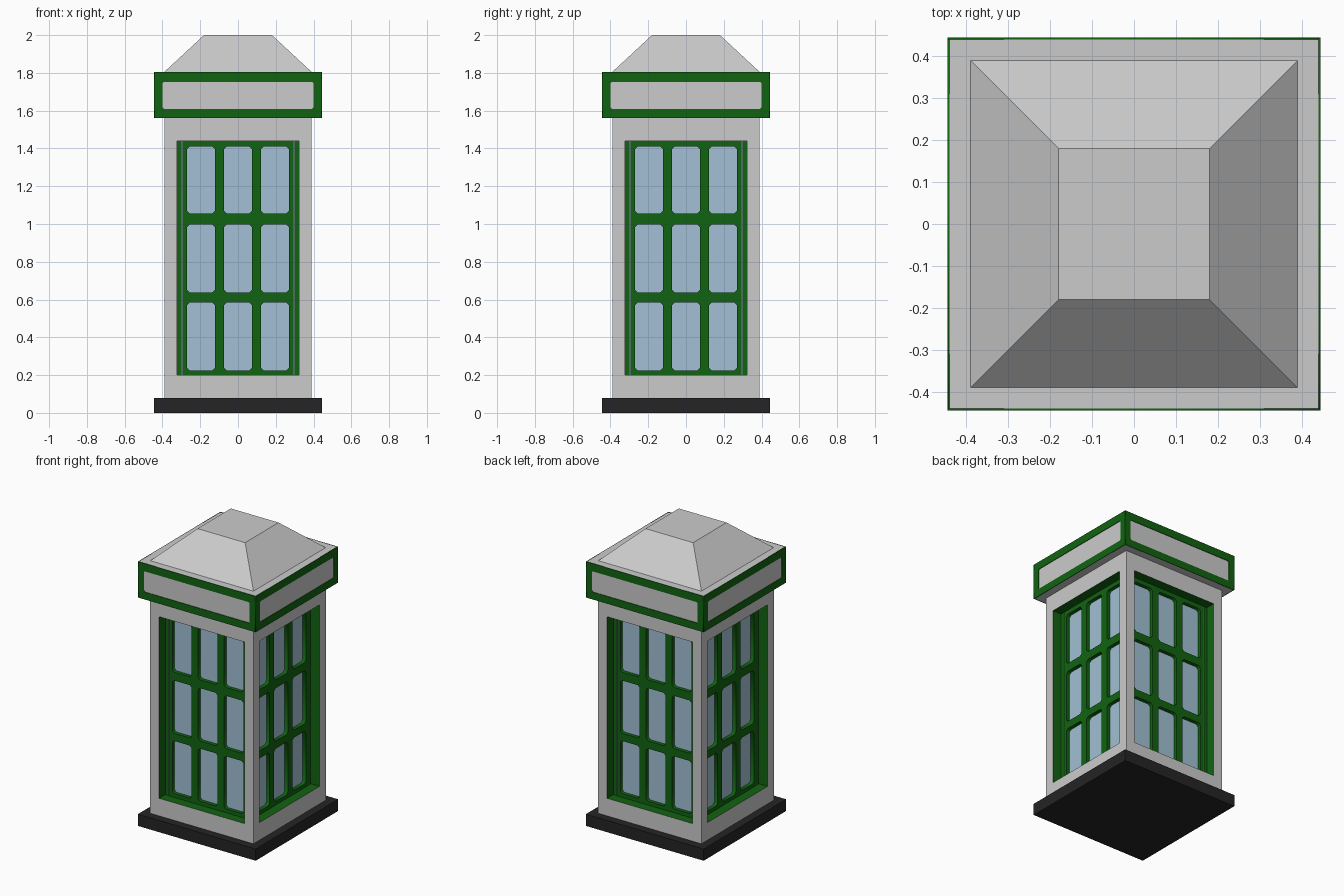
import bpy, bmesh, math
from mathutils import Matrix, Vector

if "Cube" in bpy.data.objects:
    bpy.data.objects.remove(bpy.data.objects["Cube"])


def material(name, rgb):
    m = bpy.data.materials.new(name)
    m.diffuse_color = (*rgb, 1)
    m.use_nodes = True
    m.node_tree.nodes["Principled BSDF"].inputs["Base Color"].default_value = m.diffuse_color
    return m


GREY = material("light_grey", (0.60, 0.60, 0.60))
GREEN = material("dark_green", (0.0055, 0.125, 0.0055))
GLASS = material("pale_blue_glass", (0.36, 0.53, 0.66))
BLACK = material("black", (0.018, 0.018, 0.018))


def add(name, mesh, *mats):
    for m in mats:
        mesh.materials.append(m)
    ob = bpy.data.objects.new(name, mesh)
    bpy.context.collection.objects.link(ob)
    return ob


def frustum(name, half0, half1, z0, z1, mat, edit=None):
    """Square block tapering from half0 at z0 to half1 at z1."""
    bm = bmesh.new()
    bmesh.ops.create_cube(bm, size=2)
    for v in bm.verts:
        h, z = (half1, z1) if v.co.z > 0 else (half0, z0)
        v.co = (v.co.x * h, v.co.y * h, z)
    mats = [mat]
    if edit:
        mats += edit(bm)
    me = bpy.data.meshes.new(name)
    bm.to_mesh(me)
    bm.free()
    return add(name, me, *mats)


def cut_windows(bm):
    """Recess each wall: green reveals, glass at the back."""
    bm.normal_update()
    for f in [f for f in bm.faces if abs(f.normal.z) < 0.5]:
        bmesh.ops.inset_individual(bm, faces=[f], thickness=0.095)
        for v in f.verts:
            v.co.z = 0.20 if v.co.z < 0.8 else 1.44
        n = f.normal.copy()
        back = bmesh.ops.extrude_discrete_faces(bm, faces=[f])["faces"][0]
        bmesh.ops.translate(bm, verts=back.verts, vec=-0.09 * n)
        back.material_index = 2
        for e in back.edges:
            for g in e.link_faces:
                if g is not back:
                    g.material_index = 1
    return [GREEN, GLASS]


def rect(x0, x1, z0, z1, c=0.0):
    """Rectangle outline with corners cut by c."""
    if not c:
        return [(x0, z0), (x1, z0), (x1, z1), (x0, z1)]
    return [(x0 + c, z0), (x1 - c, z0), (x1, z0 + c), (x1, z1 - c),
            (x1 - c, z1), (x0 + c, z1), (x0, z1 - c), (x0, z0 + c)]


def frames(name, outlines, depth, front):
    """Pierced plate, its outer face 'front' from the axis, on all four sides."""
    cu = bpy.data.curves.new(name, 'CURVE')
    cu.dimensions, cu.fill_mode, cu.extrude = '2D', 'BOTH', depth / 2
    for pts in outlines:
        s = cu.splines.new('POLY')
        s.points.add(len(pts) - 1)
        for p, (x, z) in zip(s.points, pts):
            p.co = (x, z, 0, 1)
        s.use_cyclic_u = True
    tmp = bpy.data.objects.new(name, cu)
    bpy.context.collection.objects.link(tmp)
    deps = bpy.context.evaluated_depsgraph_get()
    me = bpy.data.meshes.new_from_object(tmp.evaluated_get(deps))
    bpy.data.objects.remove(tmp)
    me.materials.clear()
    me.transform(Matrix.Translation((0, -front + depth / 2, 0))
                 @ Matrix.Rotation(math.pi / 2, 4, 'X'))
    me.materials.append(GREEN)
    for i, side in enumerate(("front", "right", "back", "left")):
        ob = add(f"{name}_{side}", me)
        ob.rotation_euler.z = i * math.pi / 2


# Main masses
frustum("base", 0.445, 0.445, 0, 0.08, BLACK)
frustum("booth_walls", 0.39, 0.39, 0.08, 1.56, GREY, cut_windows)
frustum("header", 0.441, 0.441, 1.56, 1.805, GREY)
frustum("roof", 0.39, 0.18, 1.805, 2.0, GREY)

# Window bars: three by three panes with clipped corners
panes = [rect(x - 0.073, x + 0.073, z0, z1, 0.014)
         for x in (-0.196, 0, 0.196)
         for z0, z1 in ((0.225, 0.585), (0.637, 0.998), (1.055, 1.41))]
frames("window_bars", [rect(-0.295, 0.295, 0.20, 1.44)] + panes, 0.025, 0.325)

# Green borders around the blank header panels
frames("header_border", [rect(-0.445, 0.445, 1.56, 1.805),
                         rect(-0.40, 0.40, 1.61, 1.752, 0.008)], 0.004, 0.445)
